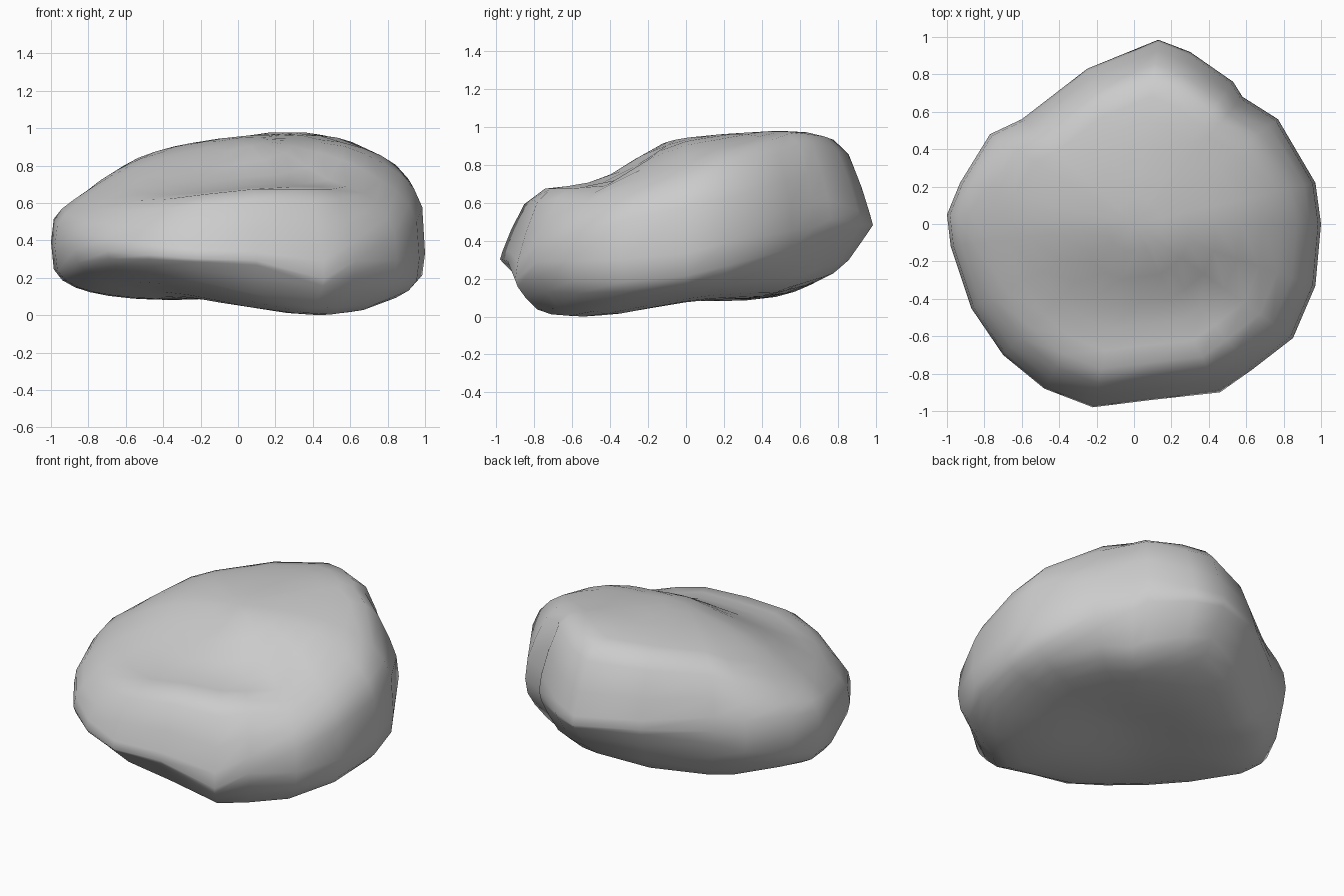
import bpy, bmesh, math
from mathutils import Vector

if "Cube" in bpy.data.objects:
    bpy.data.objects.remove(bpy.data.objects["Cube"])

# widest outline of the boulder, counter-clockwise: x, y, z
RIM = [(1, 0, .34), (.97, .22, .40), (.77, .56, .46), (.58, .68, .48), (.53, .76, .52),
       (.3, .92, .50), (.13, .985, .49), (-.25, .83, .5), (-.6, .56, .48), (-.77, .48, .46),
       (-.93, .22, .42), (-1, .05, .4), (-.98, -.12, .37), (-.87, -.45, .36), (-.7, -.7, .35),
       (-.48, -.88, .33), (-.22, -.98, .31), (.1, -.94, .30), (.46, -.9, .2),
       (.63, -.78, .30), (.85, -.61, .30), (.97, -.33, .31)]
# heights of the upper and lower faces on a 5 x 5 grid (rows front to back)
TOP = [(.46, .58, .67, .67, .58), (.55, .66, .71, .73, .69), (.64, .84, .93, .92, .84),
       (.67, .87, .96, .98, .93), (.60, .77, .90, .91, .82)]
BOTTOM = [(.28, .24, .14, .02, .08), (.20, .16, .06, .0, .05), (.10, .09, .10, .08, .10),
          (.20, .12, .12, .14, .20), (.36, .33, .32, .33, .37)]
# local hollows and bumps on top: x, y, radius, amount
DENTS = [(.80, .60, .13, -.13), (.45, -.38, .16, -.05), (.75, -.42, .15, -.04),
         (.1, -.16, .18, .03), (.55, -.1, .2, .02), (.26, .58, .15, .02), (.53, .66, .1, .05)]


def spline(vals, u):
    """Catmull-Rom through five evenly spaced values, u in -1..1"""
    t = max(0, min(3.9999, (u + 1) * 2))
    i = int(t)
    t -= i
    a, b, c, d = (vals[max(0, min(4, i + k))] for k in (-1, 0, 1, 2))
    return b + .5 * t * (c - a + t * (2*a - 5*b + 4*c - d + t * (3*(b - c) + d - a)))


def height(table, x, y):
    z = spline([spline(row, x) for row in table], y)
    if table is TOP:
        for dx, dy, r, amount in DENTS:
            z += amount * math.exp(-((x - dx)**2 + (y - dy)**2) / (r * r))
    return z


bm = bmesh.new()


def ring(table, s):
    """Closed loop at fraction s of the outline: round sides, bevelled front and back"""
    dome = (1 - s**4) ** .25
    bevel = 1 - (1 - min(1, (1 - s) / .18)) ** 1.5
    loop = []
    for x, y, z in RIM:
        k = bevel + (dome - bevel) * x * x
        loop.append(bm.verts.new((x*s, y*s, z + (height(table, x*s, y*s) - z) * k)))
    return loop


# stack rings from the underside, across the rim, to the top
STEPS = (.15, .3, .44, .57, .69, .79, .87, .94, .985)
rings = [ring(BOTTOM, s) for s in STEPS] + [ring(TOP, 1)] + [ring(TOP, s) for s in reversed(STEPS)]
n = len(RIM)
for lo, hi in zip(rings, rings[1:]):
    for i in range(n):
        j = (i + 1) % n
        bm.faces.new((lo[i], lo[j], hi[j], hi[i]))
for loop, table in ((rings[0], BOTTOM), (rings[-1], TOP)):
    pole = bm.verts.new((0, 0, height(table, 0, 0)))
    for i in range(n):
        bm.faces.new((loop[i], loop[(i + 1) % n], pole))
bmesh.ops.recalc_face_normals(bm, faces=bm.faces)

# stand on the ground
low = min(v.co.z for v in bm.verts)
bmesh.ops.translate(bm, verts=bm.verts, vec=Vector((0, 0, -low)))
for f in bm.faces:
    f.smooth = True

mesh = bpy.data.meshes.new("boulder")
bm.to_mesh(mesh)
bm.free()
bpy.context.collection.objects.link(bpy.data.objects.new("boulder", mesh))
